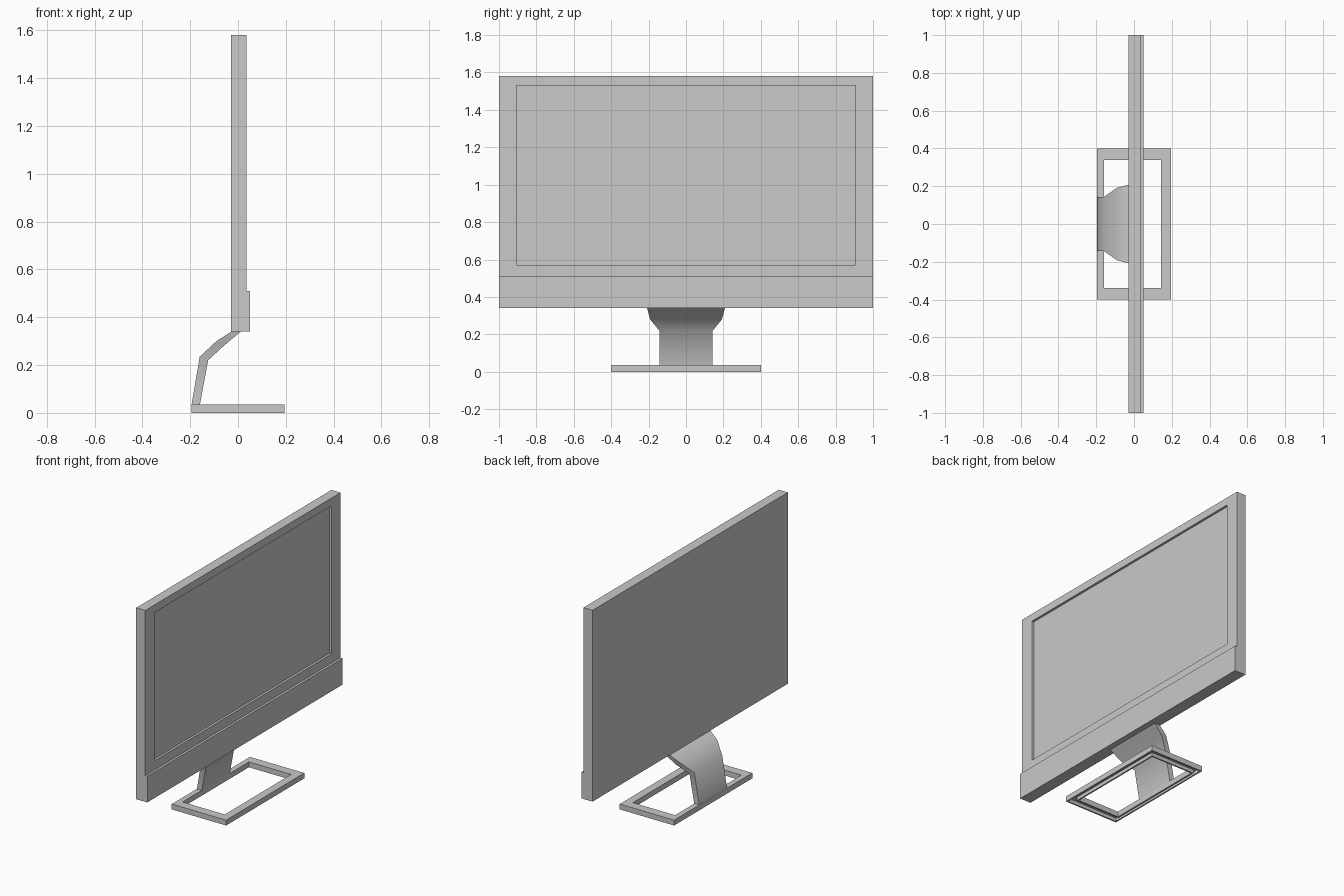
import bpy, bmesh, math

cube = bpy.data.objects.get("Cube")
if cube:
    bpy.data.objects.remove(cube, do_unlink=True)

GREY = (0.588, 0.588, 0.588, 1)
mat = bpy.data.materials.new("plain_grey")
mat.use_nodes = True
mat.diffuse_color = GREY
mat.node_tree.nodes["Principled BSDF"].inputs["Base Color"].default_value = GREY


def loft(name, loops, closed=False, angle=30):
    """Skin a chain of four-point loops; cap the ends unless it closes on itself."""
    bm = bmesh.new()
    rings = [[bm.verts.new(p) for p in loop] for loop in loops]
    pairs = list(zip(rings, rings[1:]))
    if closed:
        pairs.append((rings[-1], rings[0]))
    else:
        bm.faces.new(rings[0])
        bm.faces.new(rings[-1])
    for a, b in pairs:
        for i in range(4):
            j = (i + 1) % 4
            bm.faces.new((a[i], a[j], b[j], b[i]))
    bmesh.ops.recalc_face_normals(bm, faces=bm.faces[:])
    mesh = bpy.data.meshes.new(name)
    bm.to_mesh(mesh)
    bm.free()
    mesh.materials.append(mat)
    obj = bpy.data.objects.new(name, mesh)
    bpy.context.collection.objects.link(obj)
    bpy.ops.object.select_all(action='DESELECT')
    obj.select_set(True)
    bpy.context.view_layer.objects.active = obj
    bpy.ops.object.shade_smooth_by_angle(angle=math.radians(angle))
    return obj


def upright(x, half, z0, z1):
    """Rectangle standing across the x axis."""
    return [(x, -half, z0), (x, half, z0), (x, half, z1), (x, -half, z1)]


def level(z, x0, x1, half):
    """Rectangle lying flat."""
    return [(x0, -half, z), (x1, -half, z), (x1, half, z), (x0, half, z)]


# Display housing with the recessed screen
loft("display_housing", [
    upright(-0.03, 1, 0.34, 1.58),
    upright(0.035, 1, 0.34, 1.58),
    upright(0.035, 0.907, 0.57, 1.53),
    upright(0.02, 0.907, 0.57, 1.53),
])

# Raised strip below the screen
loft("lower_strip", [upright(0.035, 1, 0.34, 0.51), upright(0.05, 1, 0.34, 0.51)])

# Open base frame, hollowed underneath
OUT = (-0.195, 0.195, 0.4)
HOLE = (-0.16, 0.143, 0.34)
LIP = 0.01


def grow(rect, d):
    return rect[0] - d, rect[1] + d, rect[2] + d


loft("base_frame", [
    level(0, *OUT), level(0.035, *OUT),
    level(0.035, *HOLE), level(0, *HOLE),
    level(0, *grow(HOLE, LIP)), level(0.022, *grow(HOLE, LIP)),
    level(0.022, *grow(OUT, -LIP)), level(0, *grow(OUT, -LIP)),
], closed=True)

# Neck sections: back x, back z, front x, front z, half width
sections = [
    (-0.195, 0.03, -0.16, 0.03, 0.143),
    (-0.16, 0.235, -0.125, 0.22, 0.143),
    (-0.09, 0.30, -0.06, 0.28, 0.192),
    (-0.028, 0.34, 0.012, 0.34, 0.208),
]
loft("stand_neck", [
    [(bx, -w, bz), (fx, -w, fz), (fx, w, fz), (bx, w, bz)]
    for bx, bz, fx, fz, w in sections
], angle=50)
